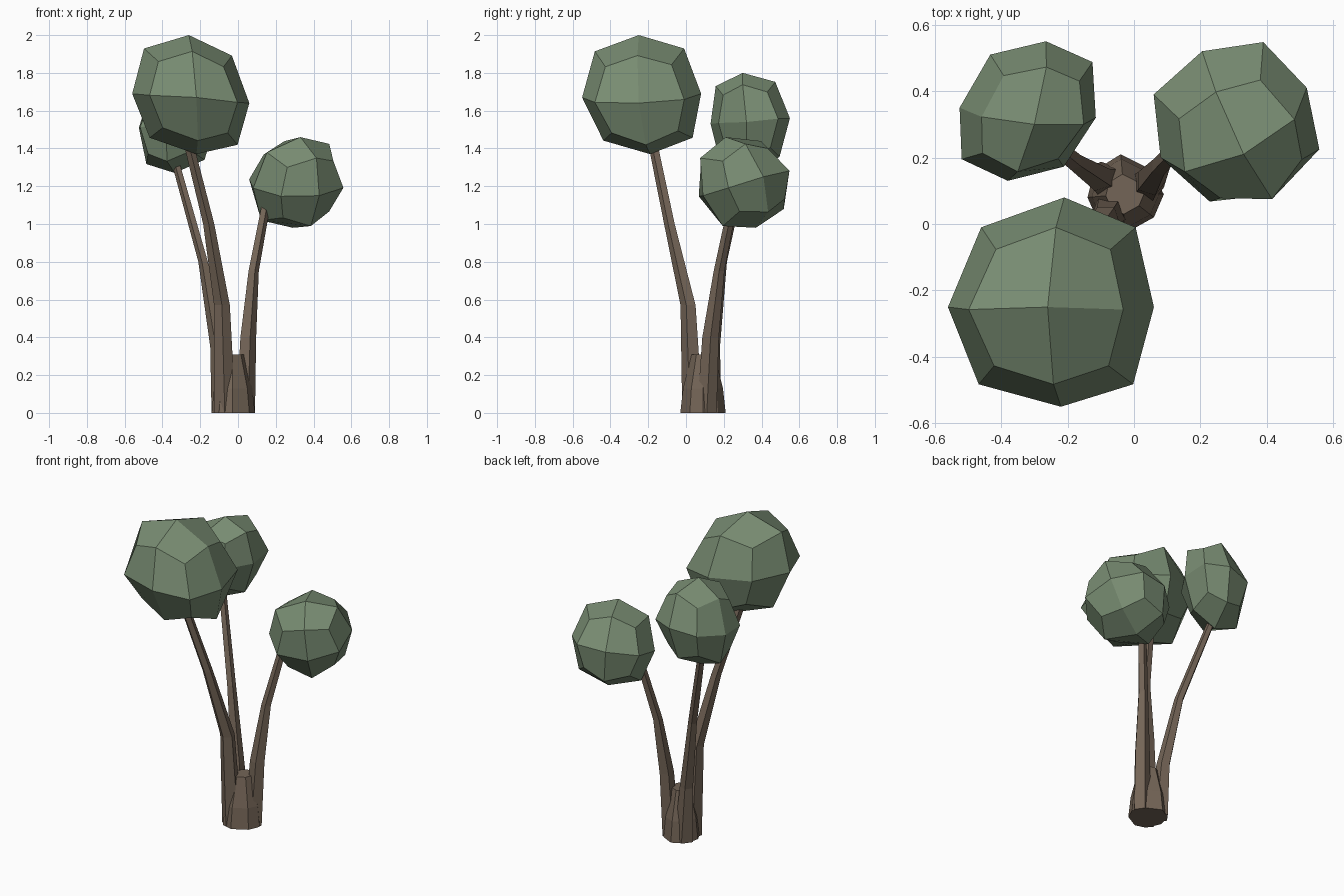
import bpy
import bmesh
import math
from mathutils import Vector

cube = bpy.data.objects.get("Cube")
if cube:
    bpy.data.objects.remove(cube, do_unlink=True)


def make_material(name, colour):
    mat = bpy.data.materials.new(name)
    mat.use_nodes = True
    mat.diffuse_color = colour
    shader = next(n for n in mat.node_tree.nodes if n.type == "BSDF_PRINCIPLED")
    shader.inputs["Base Color"].default_value = colour
    shader.inputs["Roughness"].default_value = 0.9
    return mat


leaf_green = make_material("leaf green", (0.19, 0.265, 0.17, 1))
bark_brown = make_material("bark brown", (0.175, 0.13, 0.095, 1))


def finish(bm, name, mat):
    bmesh.ops.recalc_face_normals(bm, faces=bm.faces)
    mesh = bpy.data.meshes.new(name)
    bm.to_mesh(mesh)
    bm.free()
    mesh.materials.append(mat)
    obj = bpy.data.objects.new(name, mesh)
    bpy.context.collection.objects.link(obj)
    return obj


def foliage(name, tips):
    """Rounded cube whose six face centres sit at the tips: +x -x +y -y +z -z."""
    tips = [Vector(t) for t in tips]
    centre = sum(tips, Vector()) / len(tips)
    arms = [t - centre for t in tips]
    # pull in by the number of cube sides a vertex touches: face, edge, corner
    pull = {1: 1.0, 2: 0.75, 3: 0.556}
    bm = bmesh.new()
    bmesh.ops.create_cube(bm, size=2)
    bmesh.ops.subdivide_edges(bm, edges=bm.edges[:], cuts=1, use_grid_fill=True)
    for v in bm.verts:
        touched = [arms[2 * axis + (c < 0)]
                   for axis, c in enumerate(v.co) if abs(c) > 0.5]
        v.co = centre + sum(touched, Vector()) * pull[len(touched)]
    return finish(bm, name, leaf_green)


def loft(bm, rings):
    """Skin a stack of equal rings and close both ends."""
    rings = [[bm.verts.new(p) for p in ring] for ring in rings]
    count = len(rings[0])
    for low, high in zip(rings, rings[1:]):
        for i in range(count):
            j = (i + 1) % count
            bm.faces.new((low[i], low[j], high[j], high[i]))
    bm.faces.new(rings[0][::-1])
    bm.faces.new(rings[-1])


def branch(name, path, turn, sides=5):
    """Tapered limb with level rings; path holds x, y, z, radius."""
    bm = bmesh.new()
    angles = [math.radians(turn) + math.tau * i / sides for i in range(sides)]
    loft(bm, [[(x + r * math.cos(a), y + r * math.sin(a), z) for a in angles]
              for x, y, z, r in path])
    return finish(bm, name, bark_brown)


# Leaf clumps
foliage("front_foliage", [
    (0.06, -0.25, 1.64), (-0.56, -0.25, 1.69), (-0.21, 0.08, 1.69),
    (-0.22, -0.55, 1.67), (-0.26, -0.25, 2.0), (-0.22, -0.19, 1.37)])
foliage("left_foliage", [
    (0.52, 0.41, 1.25), (0.08, 0.2, 1.19), (0.205, 0.52, 1.27),
    (0.43, 0.09, 1.15), (0.33, 0.21, 1.46), (0.29, 0.37, 0.98)])
foliage("back_foliage", [
    (-0.115, 0.32, 1.54), (-0.525, 0.35, 1.51), (-0.265, 0.55, 1.56),
    (-0.38, 0.13, 1.53), (-0.3, 0.3, 1.8), (-0.335, 0.33, 1.27)])

# Limbs, each starting inside the stump
branch("front_branch", [
    (-0.07, 0.04, 0, 0.06), (-0.085, 0.015, 0.57, 0.044),
    (-0.155, -0.085, 1.0, 0.031), (-0.27, -0.18, 1.46, 0.027)], 54)
branch("left_branch", [
    (0.035, 0.11, 0, 0.055), (0.05, 0.13, 0.4, 0.046),
    (0.08, 0.175, 0.75, 0.03), (0.15, 0.25, 1.12, 0.025)], 0)
branch("back_branch", [
    (-0.08, 0.13, 0, 0.06), (-0.105, 0.14, 0.35, 0.042),
    (-0.182, 0.19, 0.8, 0.028), (-0.33, 0.31, 1.33, 0.023)], 180)

# Shared stump, narrowing to the fork
outline = [(-0.14, 0.08), (-0.1, -0.01), (-0.03, -0.03), (0.06, 0.02),
           (0.09, 0.09), (0.04, 0.17), (-0.04, 0.21), (-0.12, 0.16)]
middle = Vector((-0.03, 0.09))
stump = bmesh.new()
loft(stump, [[(*middle.lerp(Vector(p), scale), z) for p in outline]
             for z, scale in ((0, 1.0), (0.13, 0.88), (0.31, 0.5))])
finish(stump, "stump", bark_brown)
